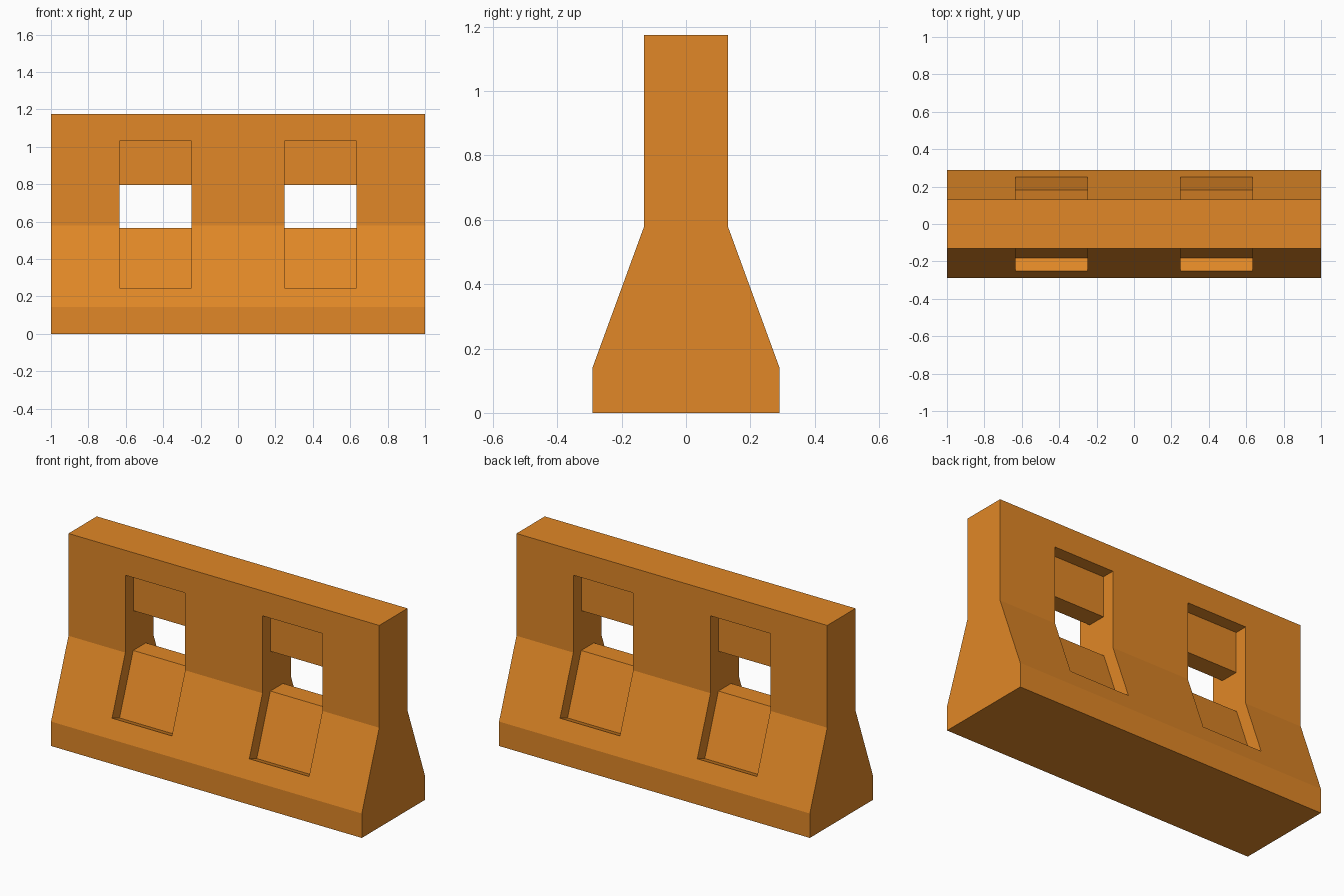
import bpy
import bmesh

if "Cube" in bpy.data.objects:
    bpy.data.objects.remove(bpy.data.objects["Cube"])

# Single flat colour
orange = bpy.data.materials.new("orange plastic")
orange.diffuse_color = (0.75, 0.245, 0.02, 1.0)
orange.use_nodes = True
orange.node_tree.nodes["Principled BSDF"].inputs["Base Color"].default_value = orange.diffuse_color


def extrude_profile(name, half, spans):
    """Mirror a half profile of (y, z) points across y = 0 and extrude it along each x span."""
    outline = half + [(-y, z) for y, z in reversed(half)]
    bm = bmesh.new()
    for x0, x1 in spans:
        face = bm.faces.new([bm.verts.new((x0, y, z)) for y, z in outline])
        grown = bmesh.ops.extrude_face_region(bm, geom=[face])["geom"]
        verts = [g for g in grown if isinstance(g, bmesh.types.BMVert)]
        bmesh.ops.translate(bm, verts=verts, vec=(x1 - x0, 0, 0))
    bmesh.ops.recalc_face_normals(bm, faces=bm.faces)
    mesh = bpy.data.meshes.new(name)
    bm.to_mesh(mesh)
    bm.free()
    mesh.materials.append(orange)
    obj = bpy.data.objects.new(name, mesh)
    bpy.context.collection.objects.link(obj)
    return obj


# Barrier body: wide foot, sloped flank, upright wall
barrier = extrude_profile(
    "barrier_body",
    [(0.29, 0), (0.29, 0.142), (0.13, 0.58), (0.13, 1.175)],
    [(-1, 1)])

# Openings: recess on both faces joined by a through slot (H-shaped section)
cutter = extrude_profile(
    "opening_cutter",
    [(0.058, 0.565), (0.183, 0.22), (0.44, 0.313), (0.44, 1.03),
     (0.055, 1.03), (0.055, 0.795)],
    [(-0.634, -0.249), (0.249, 0.634)])
cutter.hide_render = True
cutter.hide_set(True)

cut = barrier.modifiers.new("openings", 'BOOLEAN')
cut.operation = 'DIFFERENCE'
cut.solver = 'EXACT'
cut.object = cutter
